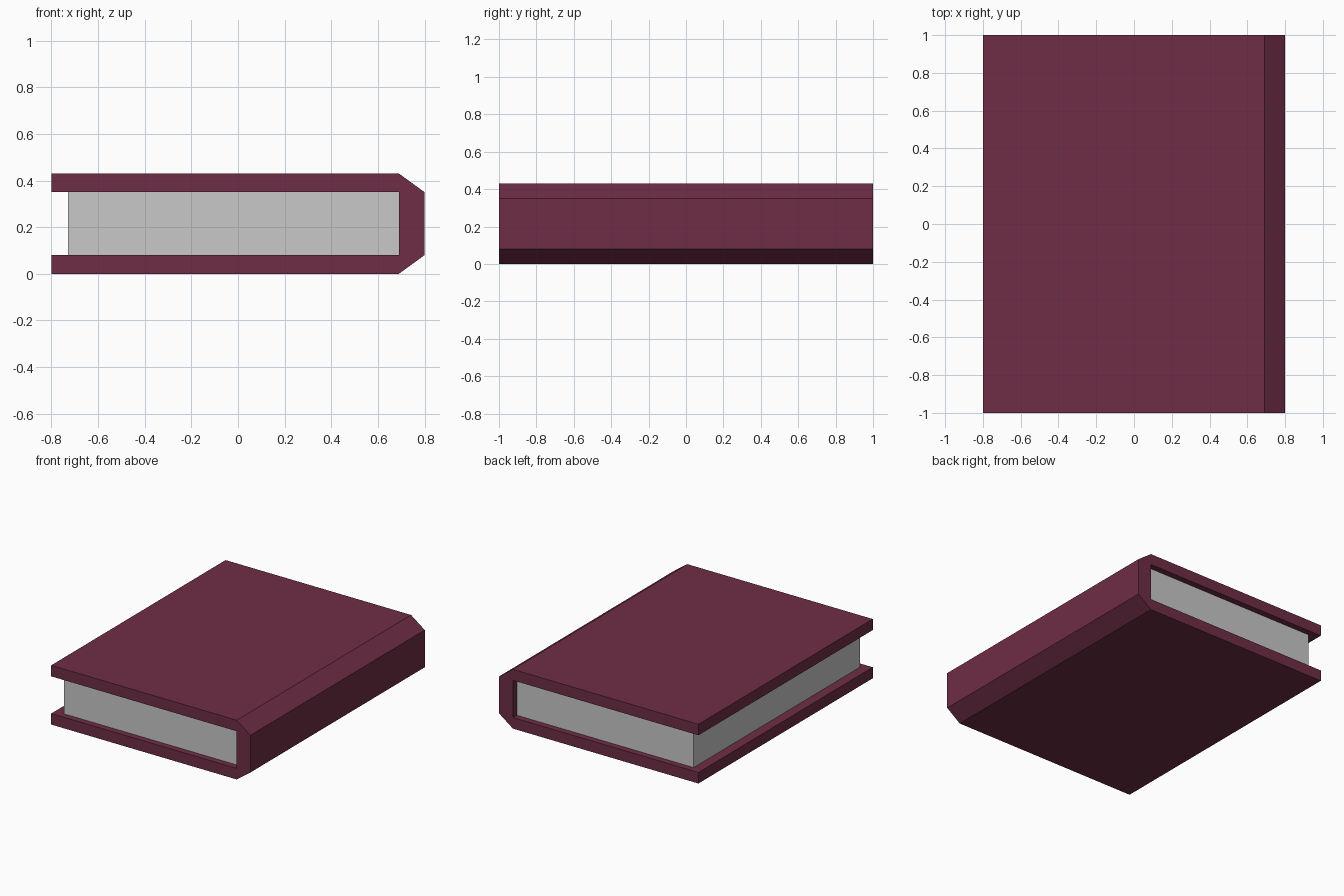
import bpy
import bmesh

if "Cube" in bpy.data.objects:
    bpy.data.objects.remove(bpy.data.objects["Cube"], do_unlink=True)


def make_material(name, color):
    mat = bpy.data.materials.new(name)
    mat.use_nodes = True
    mat.diffuse_color = color
    mat.node_tree.nodes["Principled BSDF"].inputs["Base Color"].default_value = color
    return mat


def extrude_profile(name, profile, half_depth, mat):
    """Extrude an (x, z) outline evenly along y."""
    bm = bmesh.new()
    face = bm.faces.new([bm.verts.new((x, -half_depth, z)) for x, z in profile])
    result = bmesh.ops.extrude_face_region(bm, geom=[face])
    verts = [v for v in result["geom"] if isinstance(v, bmesh.types.BMVert)]
    bmesh.ops.translate(bm, verts=verts, vec=(0, 2 * half_depth, 0))
    bmesh.ops.recalc_face_normals(bm, faces=bm.faces)
    mesh = bpy.data.meshes.new(name)
    bm.to_mesh(mesh)
    bm.free()
    mesh.materials.append(mat)
    obj = bpy.data.objects.new(name, mesh)
    bpy.context.collection.objects.link(obj)
    return obj


burgundy = make_material("burgundy cover", (0.156, 0.026, 0.061, 1))
paper = make_material("pale grey paper", (0.578, 0.578, 0.578, 1))

HEIGHT, BOARD = 0.43, 0.08
EDGE, SPINE, SPINE_INNER = -0.80, 0.80, 0.69

# Cover: two boards joined by a spine with bevelled corners
lower = [(SPINE_INNER, BOARD), (EDGE, BOARD), (EDGE, 0),
         (SPINE_INNER, 0), (SPINE, BOARD)]
upper = [(x, HEIGHT - z) for x, z in reversed(lower)]
extrude_profile("cover", lower + upper, 1.0, burgundy)

# Page block: set back from the cover on its three open sides
pages = [(-0.73, BOARD), (SPINE_INNER, BOARD),
         (SPINE_INNER, HEIGHT - BOARD), (-0.73, HEIGHT - BOARD)]
extrude_profile("pages", pages, 0.955, paper)
